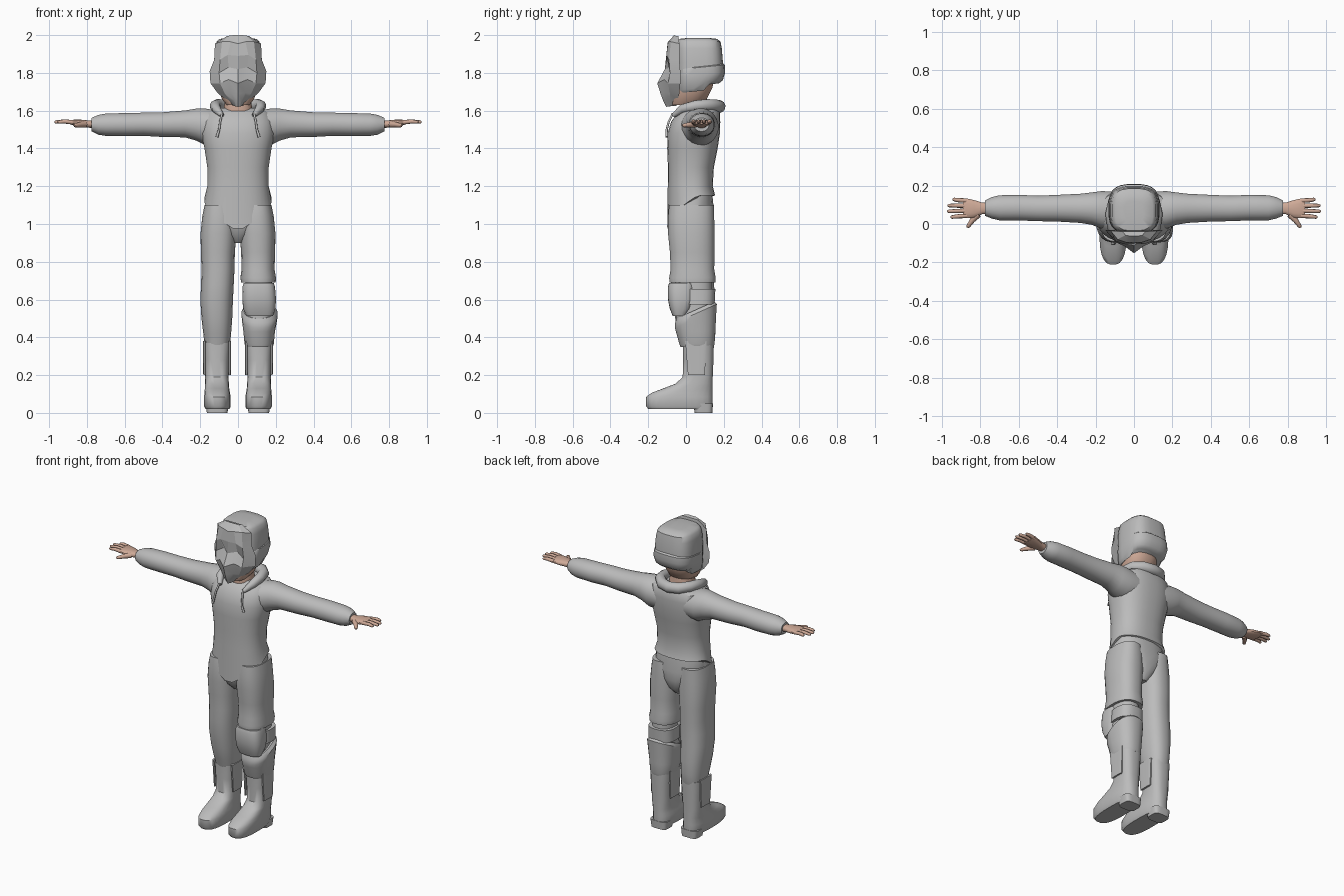
import bpy, bmesh, math
from mathutils import Vector


def material(name, rgb):
    m = bpy.data.materials.new(name)
    m.diffuse_color = (*rgb, 1)
    return m


GREY = material("cloth grey", (0.5, 0.5, 0.5))
SKIN = material("skin", (0.62, 0.40, 0.31))


def finish(name, bm, mat, angle=40):
    bmesh.ops.recalc_face_normals(bm, faces=bm.faces)
    me = bpy.data.meshes.new(name)
    bm.to_mesh(me)
    bm.free()
    ob = bpy.data.objects.new(name, me)
    bpy.context.collection.objects.link(ob)
    me.materials.append(mat)
    bpy.ops.object.select_all(action='DESELECT')
    ob.select_set(True)
    bpy.context.view_layer.objects.active = ob
    if angle:
        bpy.ops.object.shade_smooth_by_angle(angle=math.radians(angle))
    return ob


def loft(name, rings, mat, axis='z', p=2.4, n=24, tweak=None, side=1, angle=40):
    """Skin rings (pos, a0, a1, b0, b1): a, b are the extents across the axis."""
    bm = bmesh.new()
    loops = []
    for pos, a0, a1, b0, b1 in rings:
        loop = []
        for i in range(n):
            t = 2 * math.pi * (i + 0.5) / n
            c, s = math.cos(t), math.sin(t)
            a = (a0 + a1) / 2 + (a1 - a0) / 2 * math.copysign(abs(c) ** (2 / p), c)
            b = (b0 + b1) / 2 + (b1 - b0) / 2 * math.copysign(abs(s) ** (2 / p), s)
            co = Vector((a, b, pos) if axis == 'z' else (pos, a, b))
            if tweak:
                co = tweak(co)
            co.x *= side
            loop.append(bm.verts.new(co))
        loops.append(loop)
    for l0, l1 in zip(loops, loops[1:]):
        for i in range(n):
            j = (i + 1) % n
            bm.faces.new((l0[i], l0[j], l1[j], l1[i]))
    bm.faces.new(loops[0])
    bm.faces.new(loops[-1])
    return finish(name, bm, mat, angle)


def tube(name, pts, radii, mat, res=2, side=1):
    """Tapered round tube through points."""
    cu = bpy.data.curves.new(name, 'CURVE')
    cu.dimensions = '3D'
    cu.bevel_depth = 1
    cu.bevel_resolution = res
    cu.use_fill_caps = True
    sp = cu.splines.new('POLY')
    sp.points.add(len(pts) - 1)
    for q, co, r in zip(sp.points, pts, radii):
        q.co = (co[0] * side, co[1], co[2], 1)
        q.radius = r
    sp.use_smooth = True
    ob = bpy.data.objects.new(name, cu)
    bpy.context.collection.objects.link(ob)
    cu.materials.append(mat)
    return ob


# Sweater body with a hem dipping to a V at the front
def hem(co):
    if co.z < 1.12:
        k = min(1, max(0, (0.06 - co.y) / 0.12))
        co.z = 1.15 - k * max(0, 0.15 - 0.62 * abs(co.x)) - 0.04 * k
    return co


loft("sweater_body", [
    (1.10, -.178, .178, -.100, .155), (1.20, -.163, .163, -.097, .142),
    (1.30, -.163, .163, -.096, .148), (1.40, -.178, .178, -.100, .168),
    (1.48, -.195, .195, -.098, .180), (1.54, -.190, .190, -.080, .182),
    (1.59, -.170, .170, -.045, .180), (1.615, -.12, .12, -.01, .165)],
    GREY, tweak=hem, n=32)

# Hips between the legs
loft("hips", [
    (.90, -.03, .03, -.03, .10), (.94, -.07, .07, -.07, .135),
    (1.00, -.14, .14, -.088, .148), (1.06, -.18, .18, -.094, .15),
    (1.16, -.165, .165, -.09, .14)], GREY)

# Hood collar and drawstrings
hood = [(-.085, -.065, 1.575), (-.115, -.02, 1.61), (-.12, .05, 1.625), (-.105, .115, 1.63),
        (-.06, .16, 1.625), (0, .175, 1.622)]
hood += [(-x, y, z) for x, y, z in reversed(hood[:-1])]
radii = [.012, .024, .030, .032, .034, .034]
tube("hood_collar", hood, radii + radii[-2::-1], GREY, res=4)

for s, tag in ((1, "left"), (-1, "right")):
    tube(tag + "_drawstring", [(.085, -.07, 1.585), (.095, -.092, 1.54), (.10, -.102, 1.50),
                               (.112, -.102, 1.46)], [.006, .006, .006, .008], GREY, side=s)
    # Sleeve
    loft(tag + "_sleeve", [
        (.10, -.04, .17, 1.42, 1.60), (.17, -.025, .172, 1.415, 1.612),
        (.22, -.005, .165, 1.44, 1.612), (.28, .005, .158, 1.458, 1.602),
        (.40, .012, .152, 1.460, 1.592), (.50, .014, .148, 1.466, 1.590),
        (.60, .018, .152, 1.464, 1.588), (.70, .018, .150, 1.466, 1.585),
        (.74, .028, .140, 1.472, 1.578), (.775, .042, .122, 1.49, 1.562)],
        GREY, axis='x', p=2.1, n=20, side=s)
    # Hand
    loft(tag + "_palm", [
        (.74, .055, .11, 1.505, 1.55), (.79, .05, .112, 1.51, 1.548),
        (.83, .032, .125, 1.515, 1.552), (.87, .03, .134, 1.522, 1.552),
        (.89, .034, .134, 1.528, 1.548)], SKIN, axis='x', n=14, side=s)
    for i, (y0, y1, x1) in enumerate(((.043, .036, .955), (.069, .066, .972),
                                      (.095, .096, .970), (.121, .128, .945))):
        tube(f"{tag}_finger_{i + 1}", [(.87, y0, 1.538), (.92, (y0 + y1) / 2, 1.543),
             (x1 - .008, y1, 1.54), (x1, y1, 1.54)], [.012, .011, .009, .004], SKIN, side=s)
    tube(tag + "_thumb", [(.81, .05, 1.528), (.84, .02, 1.525), (.862, -.012, 1.522),
                          (.866, -.02, 1.522)], [.018, .014, .010, .004], SKIN, side=s)

    # Boot with heel
    loft(tag + "_boot", [
        (.020, .045, .172, -.200, .140), (.035, .038, .180, -.212, .142),
        (.085, .038, .180, -.212, .142), (.105, .042, .178, -.185, .142),
        (.130, .046, .176, -.120, .142), (.155, .048, .175, -.055, .142),
        (.190, .050, .174, -.018, .142), (.28, .046, .178, -.016, .146),
        (.37, .038, .184, -.018, .148)], GREY, p=2.7, side=s)
    loft(tag + "_heel", [(0, .055, .165, .045, .140), (.05, .05, .172, .040, .143)],
         GREY, p=4, side=s)
    # Boot side flaps
    for x, w in ((.044, "inner"), (.178, "outer")):
        loft(f"{tag}_boot_{w}_flap", [(.20, x - .006, x + .006, .01, .10),
             (.38, x - .008, x + .008, -.005, .11)], GREY, p=5, n=12, side=s)

thigh = [(1.10, .03, .178, -.090, .148), (1.04, .010, .190, -.096, .150),
         (.95, .008, .199, -.096, .152), (.85, .016, .197, -.086, .152),
         (.76, .018, .194, -.082, .150)]

# Right leg: full trousers tucked into the boot
loft("right_trouser_leg", thigh + [
    (.68, .022, .196, -.080, .150), (.60, .026, .200, -.074, .152),
    (.50, .030, .194, -.058, .156), (.42, .036, .184, -.040, .156),
    (.36, .042, .178, -.018, .150), (.32, .052, .172, -.010, .14)], GREY, side=-1)

# Left leg: short trousers, knee, knee pad, strap and gaiter
loft("left_trouser_leg", thigh + [
    (.715, .012, .202, -.090, .158), (.69, .016, .200, -.088, .156),
    (.692, .04, .18, -.06, .13)], GREY)
loft("left_knee", [(.72, .04, .18, -.06, .135), (.50, .04, .185, -.05, .14)], GREY)
loft("knee_pad", [
    (.688, .030, .190, -.090, .045), (.67, .024, .196, -.096, .048),
    (.60, .022, .202, -.096, .048), (.55, .028, .198, -.086, .03),
    (.512, .045, .185, -.07, .0)], GREY, p=3)
loft("knee_strap", [(.655, .026, .196, -.02, .156), (.575, .024, .200, -.02, .152)], GREY, p=2.6)


def slant(co):
    if co.z > .48:
        co.z += (co.y - .05) * .45
    return co


loft("left_gaiter", [
    (.35, .040, .184, -.030, .148), (.365, .034, .190, -.036, .152),
    (.43, .028, .196, -.054, .156), (.50, .020, .208, -.060, .162),
    (.525, .018, .210, -.058, .164), (.545, .03, .195, -.05, .15)], GREY, tweak=slant)

# Neck and head
loft("neck", [(1.55, -.085, .085, -.03, .12), (1.60, -.078, .078, -.035, .11),
              (1.66, -.068, .068, -.03, .105)], SKIN)
loft("head", [(1.63, -.06, .06, -.075, .06), (1.66, -.085, .085, -.08, .11),
              (1.72, -.105, .105, -.08, .14), (1.80, -.11, .11, -.075, .16),
              (1.90, -.11, .11, -.06, .16)], SKIN)

# Cap with turned-up band
loft("cap_crown", [
    (1.80, -.128, .128, -.050, .196), (1.86, -.128, .128, -.050, .196),
    (1.93, -.122, .122, -.050, .190), (1.965, -.114, .114, -.045, .184),
    (1.98, -.098, .098, -.035, .165), (1.985, -.05, .05, .01, .12)], GREY, p=3.2)


def band_tilt(co):
    co.z += (co.y - .08) * .1 - (.03 if co.z < 1.78 and co.y < .1 else 0)
    return co


loft("cap_band", [
    (1.735, -.110, .110, -.045, .175), (1.75, -.126, .126, -.050, .196),
    (1.79, -.134, .134, -.050, .208), (1.83, -.132, .132, -.050, .206),
    (1.84, -.122, .122, -.045, .195)], GREY, p=3, tweak=band_tilt)

# Faceted mask: rows (z, centre y, then x, y, z-shift for brow, cheek and rim)
rows = [
    (2.000, -.062, (.025, -.062, 0), (.045, -.058, -.003), (.058, -.040, -.005)),
    (1.955, -.098, (.040, -.095, .01), (.085, -.080, .01), (.122, -.035, 0)),
    (1.890, -.100, (.055, -.104, .005), (.095, -.090, -.02), (.126, -.035, -.02)),
    (1.820, -.112, (.050, -.078, .01), (.100, -.085, -.02), (.150, -.030, -.01)),
    (1.745, -.152, (.050, -.115, .02), (.095, -.095, 0), (.146, -.030, 0)),
    (1.690, -.135, (.038, -.110, .005), (.070, -.085, 0), (.105, -.035, 0)),
    (1.655, -.122, (.020, -.115, 0), (.040, -.085, 0), (.060, -.045, 0)),
    (1.620, -.105, (.010, -.100, .002), (.018, -.080, .004), (.025, -.050, .006))]
bm = bmesh.new()
grid = []
for z, yc, *cols in rows:
    half = [(x, y, z + d) for x, y, d in cols]
    line = [(-x, y, h) for x, y, h in reversed(half)] + [(0, yc, z)] + half
    grid.append([bm.verts.new(c) for c in line])
for r0, r1 in zip(grid, grid[1:]):
    for i in range(len(r0) - 1):
        bm.faces.new((r0[i], r0[i + 1], r1[i + 1], r1[i]))
    bm.faces.new((r0[-1], r0[0], r1[0], r1[-1]))
bm.faces.new(grid[0])
bm.faces.new(grid[-1])
finish("mask", bm, GREY, angle=20)
